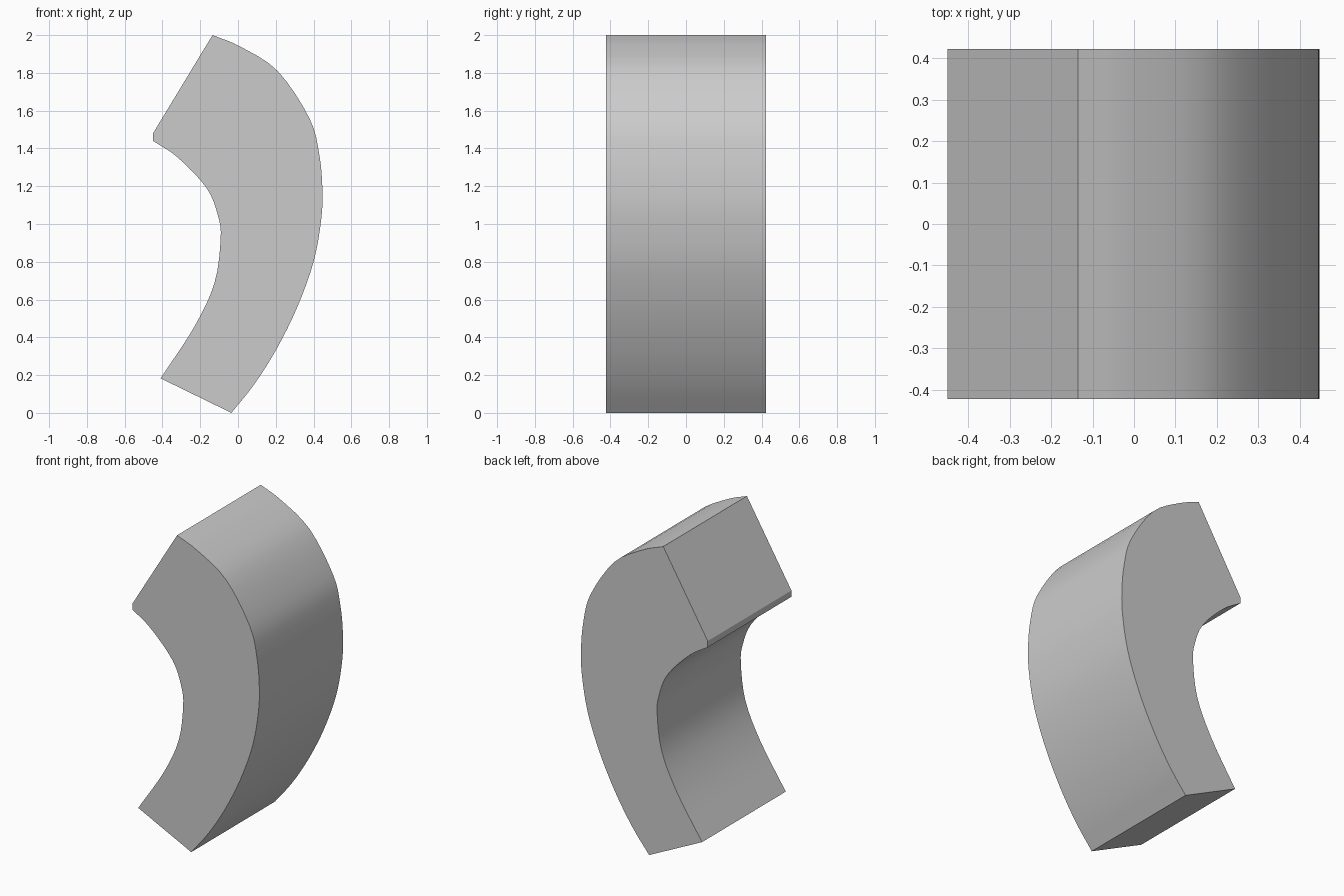
import bpy, bmesh
from mathutils import Vector

if "Cube" in bpy.data.objects:
    bpy.data.objects.remove(bpy.data.objects["Cube"])

HALF_DEPTH = 0.423


def smooth_path(points, steps=4):
    """Catmull-Rom curve through the given points."""
    p = [Vector(q) for q in points]
    p = [2 * p[0] - p[1]] + p + [2 * p[-1] - p[-2]]
    out = []
    for a, b, c, d in zip(p, p[1:], p[2:], p[3:]):
        for i in range(steps):
            t = i / steps
            out.append(0.5 * (2 * b + (c - a) * t + (2 * a - 5 * b + 4 * c - d) * t ** 2
                              + (3 * b - a - 3 * c + d) * t ** 3))
    return out + [p[-2]]


# Profile in x, z: convex outer edge upwards, hollow inner edge downwards
outer = smooth_path([(-0.035, 0), (0.085, 0.15), (0.203, 0.336), (0.314, 0.56),
                     (0.40, 0.80), (0.44, 1.02), (0.447, 1.18), (0.43, 1.37),
                     (0.378, 1.56), (0.21, 1.81), (0.01, 1.94), (-0.135, 2.0)])
inner = smooth_path([(-0.45, 1.44), (-0.32, 1.353), (-0.166, 1.19), (-0.105, 1.04),
                     (-0.092, 0.92), (-0.124, 0.69), (-0.23, 0.458), (-0.41, 0.183)])
profile = outer + [Vector((-0.45, 1.48))] + inner

# Extrude the profile along y
bm = bmesh.new()
face = bm.faces.new([bm.verts.new((v.x, -HALF_DEPTH, v.y)) for v in profile])
ext = bmesh.ops.extrude_face_region(bm, geom=[face])
bmesh.ops.translate(bm, vec=(0, 2 * HALF_DEPTH, 0),
                    verts=[g for g in ext["geom"] if isinstance(g, bmesh.types.BMVert)])
bmesh.ops.recalc_face_normals(bm, faces=bm.faces)
mesh = bpy.data.meshes.new("curved_block")
bm.to_mesh(mesh)
bm.free()

block = bpy.data.objects.new("curved_block", mesh)
bpy.context.collection.objects.link(block)
bpy.context.view_layer.objects.active = block
block.select_set(True)
bpy.ops.object.shade_smooth_by_angle(angle=0.4)
